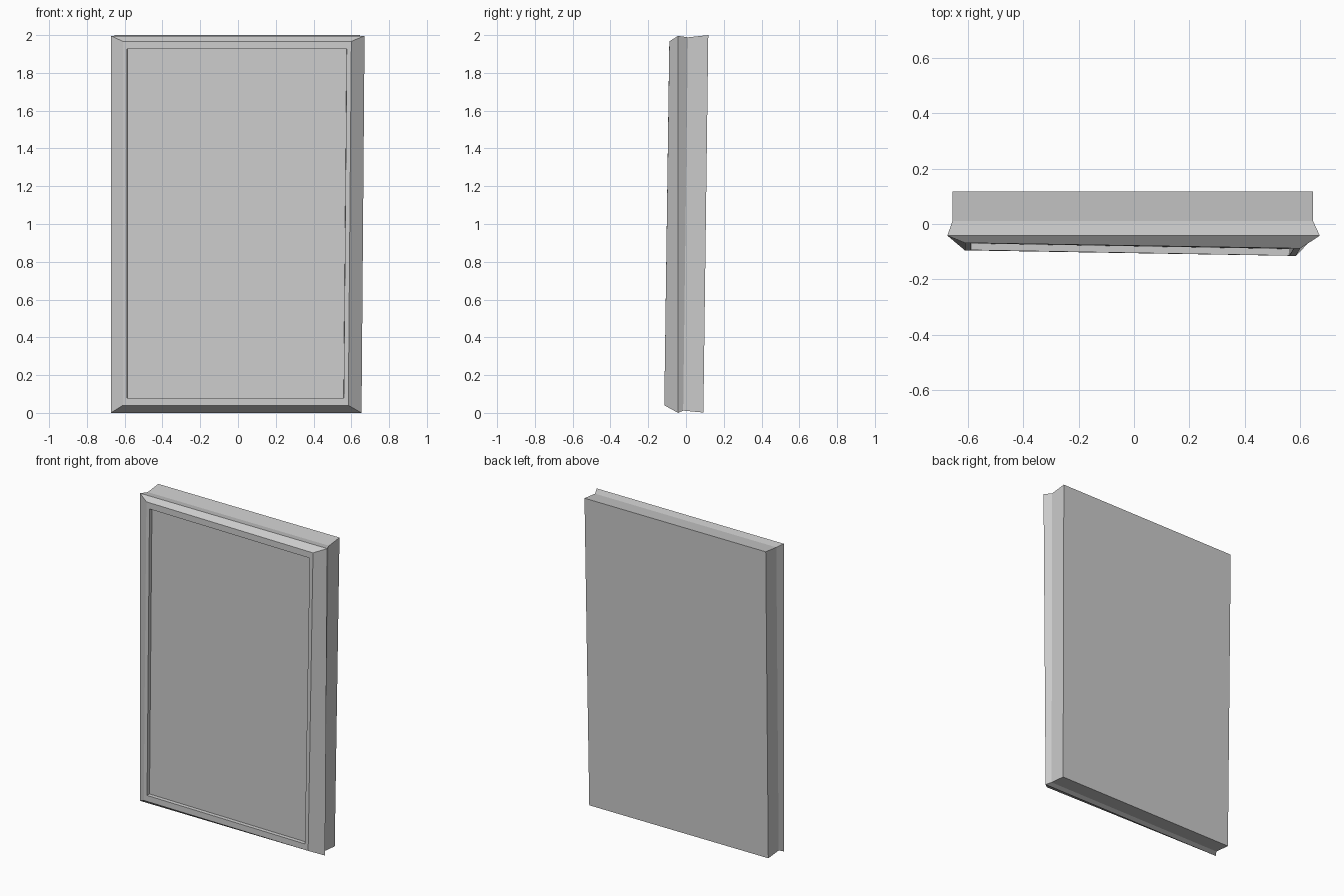
import bpy
import bmesh

if "Cube" in bpy.data.objects:
    bpy.data.objects.remove(bpy.data.objects["Cube"])

# Cross-section stations, back to front.
# Each ring: left x, right x, bottom z, top z, and depth y at bottom / top, side skew
rings = [
    # xl,    xr,    z0,    z1,    y_bot,  y_top,  y_skew
    (-0.655, 0.638, 0.002, 2.000, 0.092, 0.118, 0.0),    # back edge
    (-0.655, 0.638, 0.012, 1.988, -0.015, 0.010, 0.0),   # groove behind lip
    (-0.673, 0.662, 0.000, 1.996, -0.042, -0.042, 0.0),  # widest lip
    (-0.610, 0.592, 0.040, 1.967, -0.105, -0.078, 0.010),  # front rim
    (-0.587, 0.568, 0.078, 1.927, -0.104, -0.079, 0.010),  # recess edge
    (-0.586, 0.567, 0.079, 1.926, -0.080, -0.055, 0.010),  # recess floor
]
LEAN = 0.008   # right side leans outwards towards the top


def add_ring(bm, xl, xr, z0, z1, yb, yt, skew):
    """Four corners, slightly crooked like a hand-cut block."""
    return [bm.verts.new(c) for c in (
        (xl, yb + skew, z0),
        (xr - LEAN, yb - skew, z0),
        (xr + LEAN, yt - skew, z1),
        (xl, yt + skew, z1))]


# Framed panel: bridge the rings, cap the back and the recessed face
bm = bmesh.new()
loops = [add_ring(bm, *r) for r in rings]
for a, b in zip(loops, loops[1:]):
    for i in range(4):
        j = (i + 1) % 4
        bm.faces.new((a[i], a[j], b[j], b[i]))
bm.faces.new(loops[0])
bm.faces.new(loops[-1])
bmesh.ops.recalc_face_normals(bm, faces=bm.faces)

mesh = bpy.data.meshes.new("framed_panel")
bm.to_mesh(mesh)
bm.free()
panel = bpy.data.objects.new("framed_panel", mesh)
bpy.context.collection.objects.link(panel)
